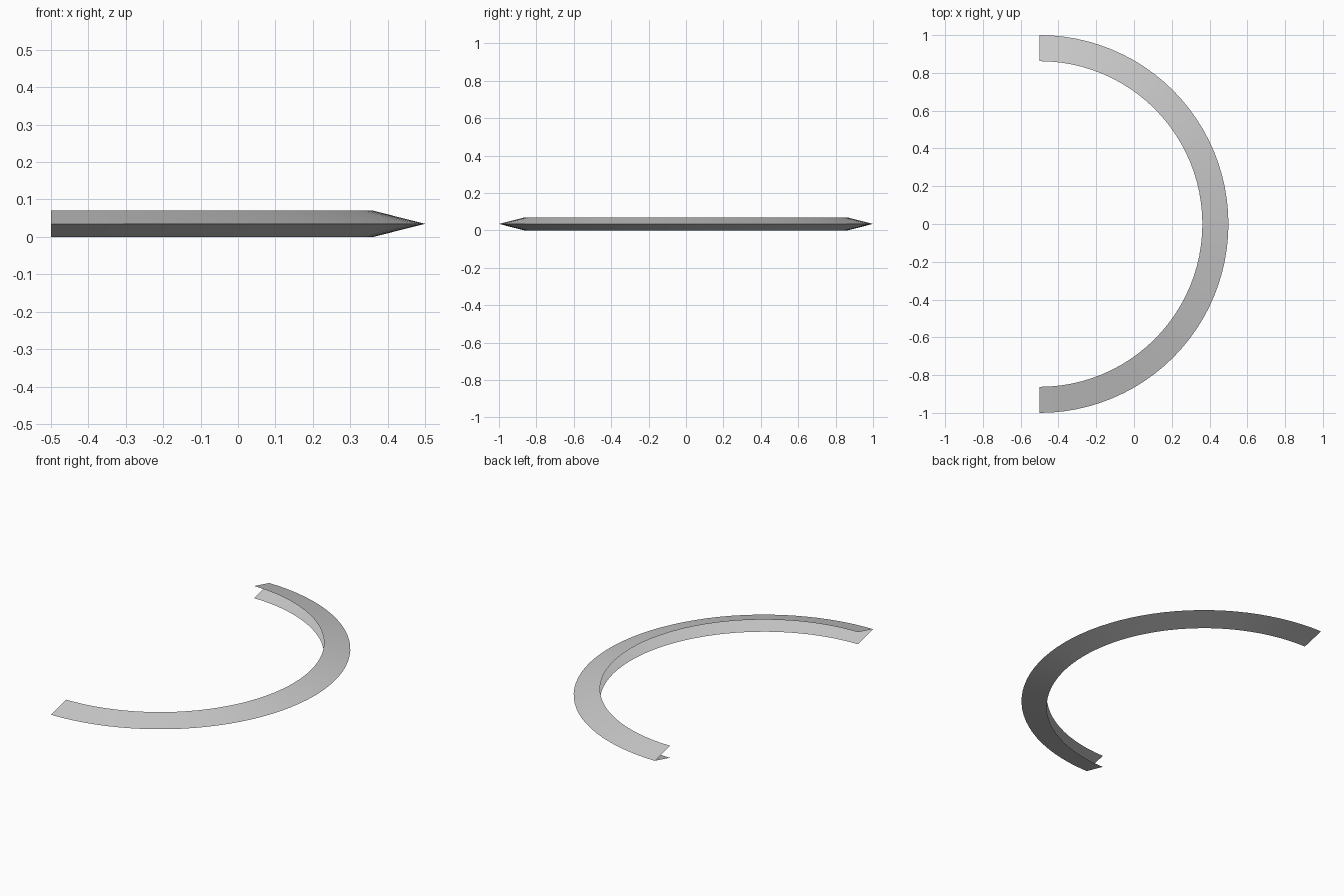
import bpy
import bmesh
import math
from mathutils import Matrix, Vector

if "Cube" in bpy.data.objects:
    bpy.data.objects.remove(bpy.data.objects["Cube"], do_unlink=True)

OUTER, INNER, HEIGHT = 1.0, 0.862, 0.07
CENTRE = Vector((-0.5, 0, 0))
SEGMENTS = 48

# Plain grey surface
grey = bpy.data.materials.new("plain_grey")
grey.use_nodes = True
colour = (0.6, 0.6, 0.6, 1)
grey.diffuse_color = colour
grey.node_tree.nodes["Principled BSDF"].inputs["Base Color"].default_value = colour

# Open V profile, swept through half a turn
bm = bmesh.new()
profile = [(INNER, 0), (OUTER, HEIGHT / 2), (INNER, HEIGHT)]
verts = [bm.verts.new((0, -r, z)) for r, z in profile]
edges = [bm.edges.new(pair) for pair in zip(verts, verts[1:])]
bmesh.ops.spin(bm, geom=verts + edges, cent=(0, 0, 0), axis=(0, 0, 1),
               angle=math.pi, steps=SEGMENTS, use_duplicate=False)
bmesh.ops.transform(bm, matrix=Matrix.Translation(CENTRE), verts=bm.verts)

# Upper band faces up, lower band faces down
for face in bm.faces:
    face.normal_update()
    above = face.calc_center_median().z > HEIGHT / 2
    if (face.normal.z > 0) != above:
        face.normal_flip()

mesh = bpy.data.meshes.new("half_ring")
bm.to_mesh(mesh)
bm.free()
mesh.materials.append(grey)
ring = bpy.data.objects.new("half_ring", mesh)
bpy.context.collection.objects.link(ring)

# Smooth along the arc, with a sharp outer rim
bpy.ops.object.select_all(action="DESELECT")
ring.select_set(True)
bpy.context.view_layer.objects.active = ring
bpy.ops.object.shade_smooth_by_angle(angle=math.radians(20))
